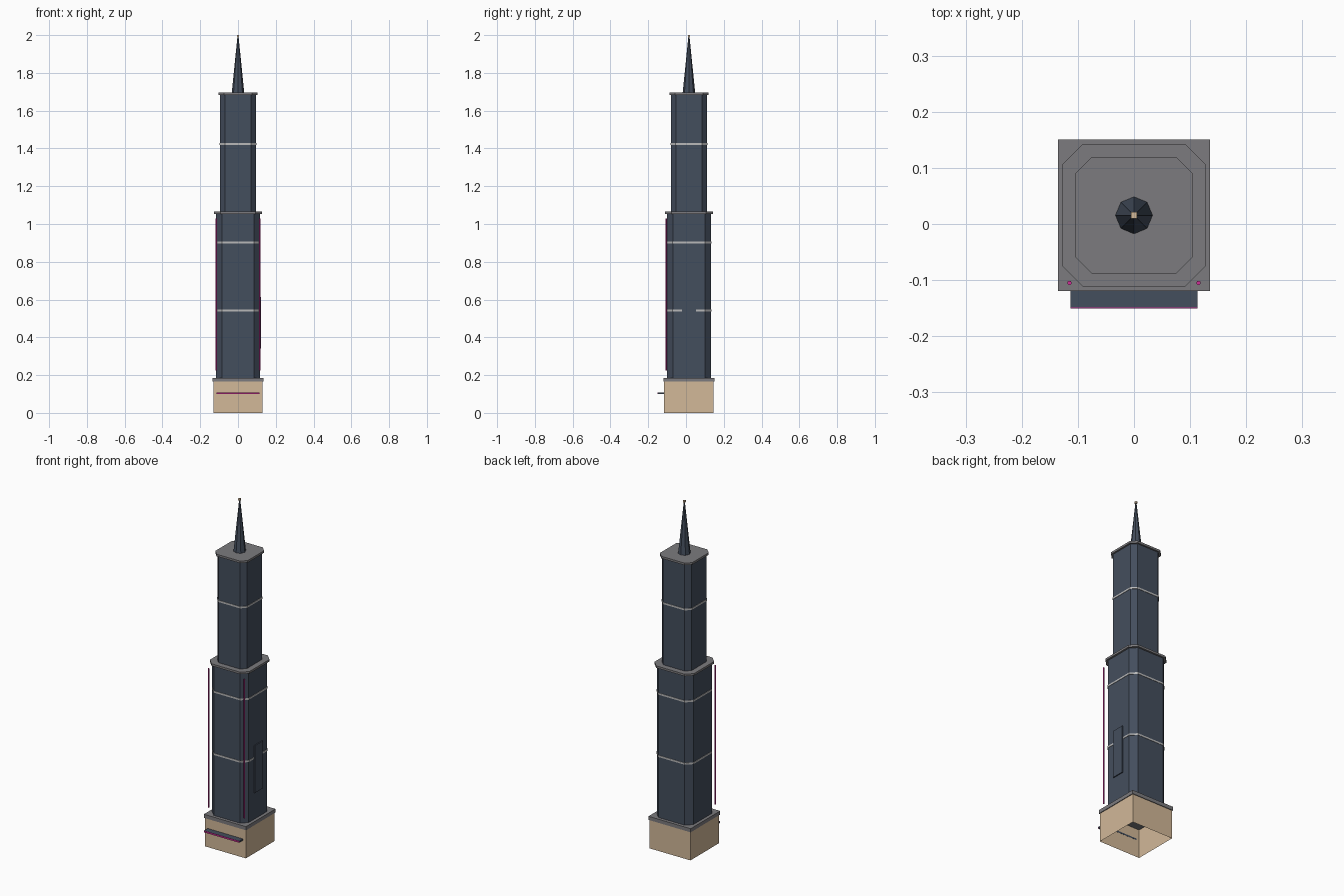
import bpy, bmesh
from math import pi
from mathutils import Matrix

if "Cube" in bpy.data.objects:
    bpy.data.objects.remove(bpy.data.objects["Cube"])

CY = 0.0155  # tower axis in y


def material(name, srgb):
    lin = [(c / 255 / 12.92) if c < 11 else ((c / 255 + 0.055) / 1.055) ** 2.4 for c in srgb]
    m = bpy.data.materials.new(name)
    m.use_nodes = True
    m.diffuse_color = (*lin, 1)
    m.node_tree.nodes["Principled BSDF"].inputs["Base Color"].default_value = (*lin, 1)
    return m


stone = material("beige stone", (210, 184, 152))
grey = material("roof grey", (124, 123, 126))
glass = material("dark blue glass", (68, 78, 93))
trim = material("light trim", (186, 186, 186))
neon = material("magenta light", (205, 45, 150))


def finish(name, bm, mat):
    bmesh.ops.recalc_face_normals(bm, faces=bm.faces)
    me = bpy.data.meshes.new(name)
    bm.to_mesh(me)
    bm.free()
    me.materials.append(mat)
    ob = bpy.data.objects.new(name, me)
    bpy.context.collection.objects.link(ob)
    return ob


def box(name, x, y, z, mat, open_bottom=False):
    """Box from (low, high) ranges."""
    bm = bmesh.new()
    bmesh.ops.create_cube(bm, size=1)
    for v in bm.verts:
        v.co = [r[0] if c < 0 else r[1] for c, r in zip(v.co, (x, y, z))]
    if open_bottom:
        bm.faces.ensure_lookup_table()
        low = [f for f in bm.faces if all(v.co.z == z[0] for v in f.verts)]
        bmesh.ops.delete(bm, geom=low, context="FACES")
    return finish(name, bm, mat)


def chamfered(name, half, z0, z1, mat):
    """Square prism with cut corners, centred on the tower axis."""
    flat = half * 0.72
    bm = bmesh.new()
    ring = []
    for sx, sy in ((1, 1), (-1, 1), (-1, -1), (1, -1)):
        pair = [(sx * half, sy * flat), (sx * flat, sy * half)]
        ring += pair if sx * sy > 0 else pair[::-1]
    face = bm.faces.new([bm.verts.new((x, CY + y, z0)) for x, y in ring])
    top = bmesh.ops.extrude_face_region(bm, geom=[face])["geom"]
    for v in top:
        if isinstance(v, bmesh.types.BMVert):
            v.co.z = z1
    return finish(name, bm, mat)


def cone(name, x, y, z0, z1, r0, r1, sides, mat):
    bm = bmesh.new()
    bmesh.ops.create_cone(bm, cap_ends=True, segments=sides, radius1=r0, radius2=r1, depth=z1 - z0,
                          matrix=Matrix.Translation((x, y, (z0 + z1) / 2)))
    return finish(name, bm, mat)


def square(half):
    return (-half, half), (CY - half, CY + half)


# Hollow base and its roof slab
box("base", *square(0.131), (0, 0.166), stone, open_bottom=True)
box("base_roof", *square(0.135), (0.165, 0.186), grey)

# Two tower tiers with roof slabs
chamfered("lower_shaft", 0.117, 0.186, 1.054, glass)
chamfered("lower_roof", 0.127, 1.054, 1.066, grey)
chamfered("upper_shaft", 0.095, 1.066, 1.684, glass)
chamfered("upper_roof", 0.104, 1.684, 1.696, grey)

# Trim bands
for i, (half, z) in enumerate(((0.119, 0.542), (0.119, 0.903), (0.097, 1.423))):
    chamfered(f"trim_band_{i + 1}", half, z - 0.005, z + 0.005, trim)

# Spire and beacon
cone("spire", 0, CY, 1.696, 1.992, 0.033, 0.003, 8, glass)
box("beacon", *square(0.0055), (1.989, 2.0), stone)

# Side panel
box("side_panel", (0.116, 0.123), (CY - 0.037, CY + 0.037), (0.34, 0.614), glass)

# Vertical light tubes at the front corners
for side, x in (("left", 0.115), ("right", -0.115)):
    cone(f"{side}_light_tube", x, -0.105, 0.225, 1.03, 0.004, 0.004, 8, neon)

# Entrance canopy with a lit edge
box("canopy", (-0.113, 0.113), (-0.149, -0.115), (0.099, 0.108), glass)
box("canopy_light", (-0.113, 0.113), (-0.151, -0.149), (0.099, 0.108), neon)
